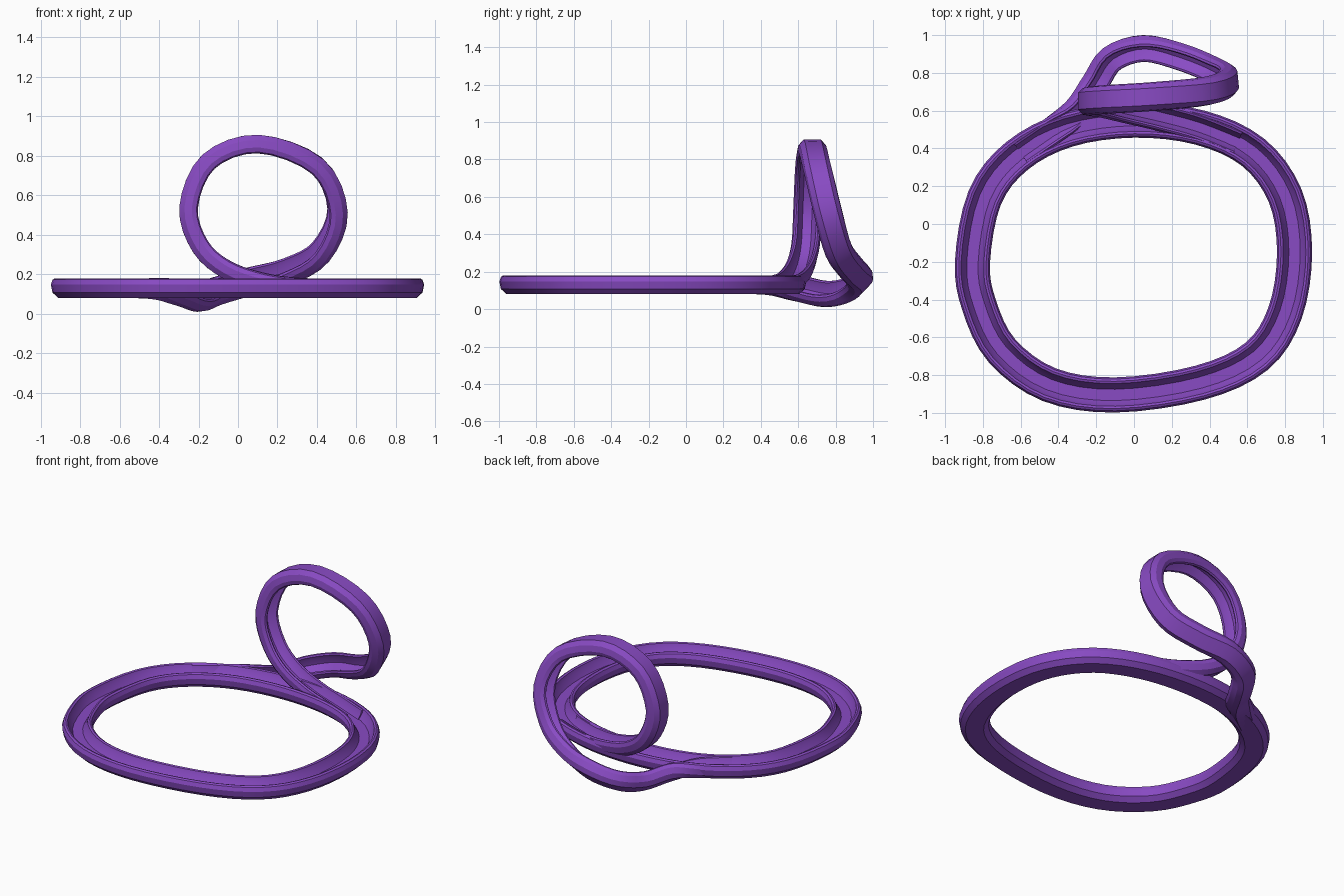
import bpy, bmesh
from mathutils import Vector

if "Cube" in bpy.data.objects:
    bpy.data.objects.remove(bpy.data.objects["Cube"])

mat = bpy.data.materials.new("purple")
mat.diffuse_color = (0.25, 0.07, 0.55, 1)
mat.use_nodes = True
mat.node_tree.nodes["Principled BSDF"].inputs["Base Color"].default_value = mat.diffuse_color

# half of the channel section (sideways, up), from the groove centre round to the underside
HALF = [(0.03, -0.012), (0.052, 0.022), (0.06, 0.046), (0.072, 0.05),
        (0.084, 0.043), (0.093, 0.018), (0.085, -0.022), (0.055, -0.05)]
SECTION = HALF + [(-a, b) for a, b in reversed(HALF)]


def spline(vals, closed, steps):
    """Catmull-Rom samples through the values."""
    n, out = len(vals), []
    get = (lambda i: vals[i % n]) if closed else (lambda i: vals[min(max(i, 0), n - 1)])
    for i in range(n if closed else n - 1):
        p0, p1, p2, p3 = (get(i + k) for k in (-1, 0, 1, 2))
        for s in range(steps):
            t = s / steps
            out.append(0.5 * (2 * p1 + (p2 - p0) * t + (2 * p0 - 5 * p1 + 4 * p2 - p3) * t * t
                              + (3 * p1 - p0 - 3 * p2 + p3) * t ** 3))
    if not closed:
        out.append(vals[-1].copy())
    return out


def channel(name, pts, ups, closed, scale, steps=4):
    """Sweep the channel section along the path, opening towards the up vectors."""
    path = spline([Vector(p) for p in pts], closed, steps)
    ups = spline([Vector(u).normalized() for u in ups], closed, steps)
    n = len(path)
    bm = bmesh.new()
    rings = []
    for i, p in enumerate(path):
        a = path[(i - 1) % n] if closed or i else p
        b = path[(i + 1) % n] if closed or i < n - 1 else p
        t = (b - a).normalized()
        side = t.cross(ups[i]).normalized()
        up = side.cross(t)
        rings.append([bm.verts.new(p + side * u * scale[0] + up * v * scale[1]) for u, v in SECTION])
    m = len(SECTION)
    for i in range(n if closed else n - 1):
        r, q = rings[i], rings[(i + 1) % n]
        for j in range(m):
            k = (j + 1) % m
            bm.faces.new((r[j], r[k], q[k], q[j]))
    if not closed:
        bm.faces.new(rings[0])
        bm.faces.new(rings[-1])
    bmesh.ops.recalc_face_normals(bm, faces=bm.faces)
    me = bpy.data.meshes.new(name)
    bm.to_mesh(me)
    bm.free()
    ob = bpy.data.objects.new(name, me)
    me.materials.append(mat)
    bpy.context.collection.objects.link(ob)
    bpy.context.view_layer.objects.active = ob
    ob.select_set(True)
    bpy.ops.object.shade_smooth_by_angle(angle=0.4)
    ob.select_set(False)


# flat main circuit
RING = [(-0.855, -0.2), (-0.79, 0.14), (-0.62, 0.36), (-0.35, 0.5), (0, 0.55), (0.35, 0.51),
        (0.63, 0.38), (0.8, 0.15), (0.85, -0.15), (0.8, -0.47), (0.65, -0.7), (0.35, -0.84),
        (-0.1, -0.905), (-0.45, -0.85), (-0.7, -0.67), (-0.82, -0.43)]
channel("ring_track", [(x, y, 0.13) for x, y in RING], [(0, 0, 1)] * len(RING), True, (1, 1))

# banked branch: leaves the circuit at the back left, dips, climbs a vertical loop and rejoins
Z = (0, 0, 1)
BRANCH = [
    ((-0.60, 0.375, 0.128), Z),
    ((-0.44, 0.49, 0.125), (0.1, -0.1, 1)),
    ((-0.31, 0.60, 0.105), (0.4, -0.3, 0.7)),
    ((-0.21, 0.75, 0.075), (0.6, -0.3, 0.8)),
    ((-0.12, 0.88, 0.105), (0.4, -0.5, 0.8)),
    ((0.05, 0.935, 0.155), (0.1, -0.7, 0.7)),
    ((0.25, 0.89, 0.21), (-0.2, -0.6, 0.75)),
    ((0.42, 0.82, 0.31), (-0.7, -0.35, 0.5)),
    ((0.505, 0.76, 0.52), (-1, -0.1, 0)),
    ((0.40, 0.705, 0.75), (-0.75, 0, -0.65)),
    ((0.10, 0.675, 0.86), (0, 0, -1)),
    ((-0.15, 0.66, 0.77), (0.7, 0, -0.7)),
    ((-0.25, 0.65, 0.54), (1, 0, 0)),
    ((-0.19, 0.64, 0.34), (0.85, 0, 0.5)),
    ((-0.05, 0.61, 0.22), (0.4, 0, 0.9)),
    ((0.15, 0.565, 0.155), (0.1, 0, 1)),
    ((0.35, 0.51, 0.132), Z),
    ((0.55, 0.43, 0.128), Z)]
channel("loop_track", [b[0] for b in BRANCH], [b[1] for b in BRANCH], False, (0.82, 0.94))
